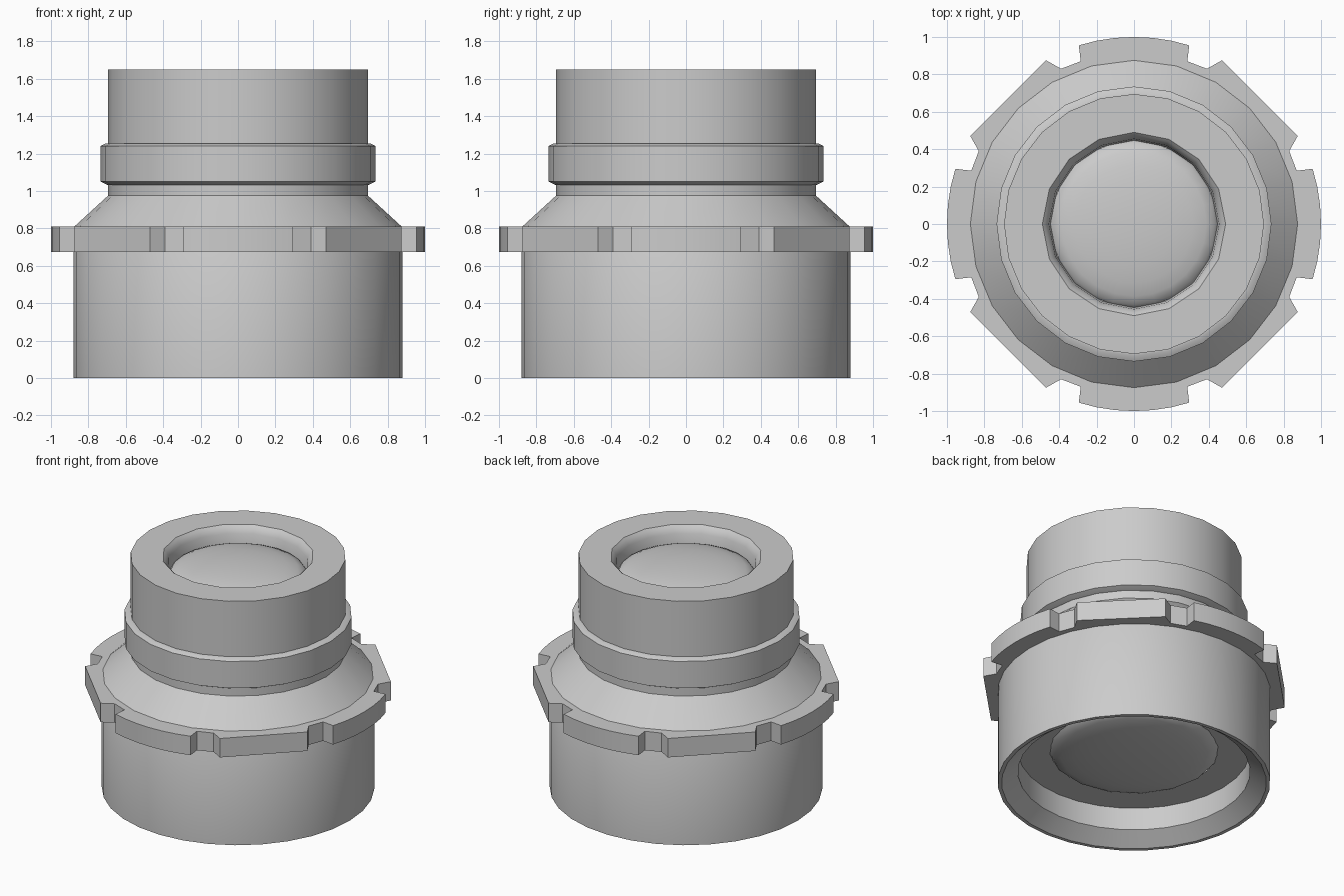
import bpy, bmesh, math

old = bpy.data.objects.get("Cube")
if old:
    bpy.data.objects.remove(old, do_unlink=True)

grey = bpy.data.materials.new("light_grey")
grey.use_nodes = True
COLOR = (0.6, 0.6, 0.6, 1)
grey.diffuse_color = COLOR
grey.node_tree.nodes["Principled BSDF"].inputs["Base Color"].default_value = COLOR


def finish(bm, name, angle=30):
    """Turn a bmesh into a smooth-shaded object with sharp edges kept."""
    bmesh.ops.recalc_face_normals(bm, faces=bm.faces)
    mesh = bpy.data.meshes.new(name)
    bm.to_mesh(mesh)
    bm.free()
    mesh.materials.append(grey)
    obj = bpy.data.objects.new(name, mesh)
    bpy.context.collection.objects.link(obj)
    bpy.ops.object.select_all(action='DESELECT')
    obj.select_set(True)
    bpy.context.view_layer.objects.active = obj
    bpy.ops.object.shade_smooth_by_angle(angle=math.radians(angle))
    return obj


def lathe(bm, profile, n):
    """Revolve (radius, z) points around z; returns the rings of vertices."""
    rings = []
    for r, z in profile:
        count = 1 if r == 0 else n
        rings.append([bm.verts.new((r * math.cos(2 * math.pi * i / n),
                                    r * math.sin(2 * math.pi * i / n), z))
                      for i in range(count)])
    for a, b in zip(rings, rings[1:]):
        for i in range(n):
            j = (i + 1) % n
            if len(b) == 1:
                bm.faces.new((a[i], a[j], b[0]))
            else:
                bm.faces.new((a[i], a[j], b[j], b[i]))
    return rings


def loop_edges(bm, ring):
    return [bm.edges.get((ring[i], ring[(i + 1) % len(ring)])) for i in range(len(ring))]


# Lower barrel: outer wall, bevelled mouth, inner wall and recessed floor
bm = bmesh.new()
lathe(bm, [(0.86, 0.74), (0.88, 0.70), (0.88, 0), (0.855, 0),
           (0.75, 0.08), (0.75, 0.24), (0.54, 0.24)], 32)
finish(bm, "lower_barrel")

# Upper barrel: sloped shoulder, neck and top tube with a faceted opening
bm = bmesh.new()
outer = lathe(bm, [(0.875, 0.80), (0.875, 0.81), (0.695, 0.975), (0.695, 1.65)], 24)
hole = lathe(bm, [(0.49, 1.65), (0.475, 1.635), (0.455, 1.60), (0.445, 1.50)], 16)
bmesh.ops.triangle_fill(bm, use_beauty=True, normal=(0, 0, 1),
                        edges=loop_edges(bm, outer[-1]) + loop_edges(bm, hole[0]))
finish(bm, "upper_barrel")

# Raised grip ring with bevelled edges
bm = bmesh.new()
lathe(bm, [(0.69, 1.03), (0.705, 1.035), (0.735, 1.05), (0.735, 1.24),
           (0.705, 1.255), (0.69, 1.255)], 24)
finish(bm, "grip_ring")

# Notched flange: one quarter outline (arc lug, notch, chamfer lug, notch) turned four times
quarter = [(1.0, 0), (0.995, 0.10), (0.98, 0.20), (0.955, 0.295),
           (0.87, 0.285), (0.83, 0.39), (0.875, 0.47),
           (0.47, 0.875), (0.39, 0.83), (0.285, 0.87),
           (0.295, 0.955), (0.20, 0.98), (0.10, 0.995)]
bm = bmesh.new()
verts = []
for k in range(4):
    c, s = round(math.cos(k * math.pi / 2)), round(math.sin(k * math.pi / 2))
    verts += [bm.verts.new((c * x - s * y, s * x + c * y, 0.675)) for x, y in quarter]
base = bm.faces.new(verts)
top = bmesh.ops.extrude_face_region(bm, geom=[base], use_keep_orig=True)
bmesh.ops.translate(bm, vec=(0, 0, 0.135),
                    verts=[v for v in top["geom"] if isinstance(v, bmesh.types.BMVert)])
finish(bm, "notched_flange")


def lens(name, radius, z_edge, bulge, n):
    """Shallow domed disc."""
    steps = 6
    pts = [(radius * math.cos(t), z_edge + bulge * math.sin(t))
           for t in (math.pi / 2 * i / steps for i in range(steps))]
    bm = bmesh.new()
    lathe(bm, pts + [(0, z_edge + bulge)], n)
    return finish(bm, name, 60)


# Glass at both ends
lens("top_lens", 0.446, 1.52, 0.085, 24)
lens("bottom_lens", 0.55, 0.245, -0.08, 16)
